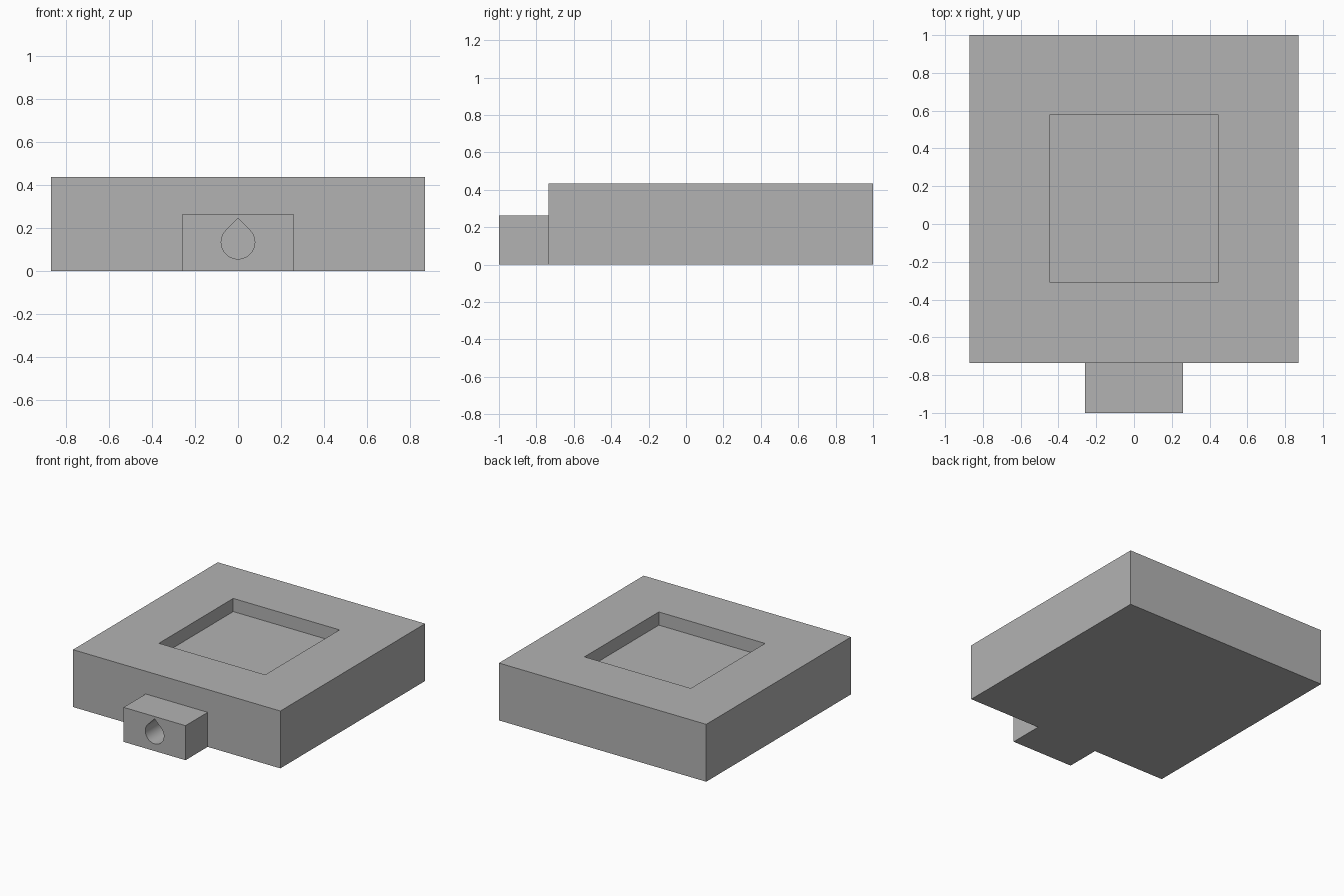
import bpy, bmesh, math
from mathutils import Matrix, Vector

if "Cube" in bpy.data.objects:
    bpy.data.objects.remove(bpy.data.objects["Cube"])

grey = bpy.data.materials.new("plain grey")
grey.use_nodes = True
colour = (0.45, 0.45, 0.45, 1)
grey.diffuse_color = colour
grey.node_tree.nodes["Principled BSDF"].inputs["Base Color"].default_value = colour


def finish(name, bm):
    bmesh.ops.recalc_face_normals(bm, faces=bm.faces)
    mesh = bpy.data.meshes.new(name)
    bm.to_mesh(mesh)
    bm.free()
    mesh.materials.append(grey)
    obj = bpy.data.objects.new(name, mesh)
    bpy.context.collection.objects.link(obj)
    return obj


def box(name, low, high):
    low, high = Vector(low), Vector(high)
    bm = bmesh.new()
    place = Matrix.Translation((low + high) / 2) @ Matrix.Diagonal((*(high - low), 1))
    bmesh.ops.create_cube(bm, size=1, matrix=place)
    return finish(name, bm)


def teardrop(name, radius, z, y_start, y_end, steps=48):
    # Three-quarter circle closed by a 45 degree point at the top
    bm = bmesh.new()
    angles = [math.radians(135 + 270 * i / steps) for i in range(steps + 1)]
    points = [(radius * math.cos(a), radius * math.sin(a)) for a in angles]
    points.append((0, radius * math.sqrt(2)))
    face = bm.faces.new([bm.verts.new((x, y_start, z + h)) for x, h in points])
    result = bmesh.ops.extrude_face_region(bm, geom=[face])
    moved = [v for v in result["geom"] if isinstance(v, bmesh.types.BMVert)]
    bmesh.ops.translate(bm, verts=moved, vec=(0, y_end - y_start, 0))
    return finish(name, bm)


def combine(target, tool, operation):
    tool.hide_render = True
    mod = target.modifiers.new(operation.lower(), "BOOLEAN")
    mod.operation, mod.solver, mod.object = operation, "EXACT", tool
    bpy.context.view_layer.objects.active = target
    bpy.ops.object.modifier_apply(modifier=mod.name)
    bpy.data.objects.remove(tool)


# Square block with the connector tab fused to its front
base = box("base_block", (-0.87, -0.735, 0), (0.87, 1, 0.435))
combine(base, box("front_tab", (-0.26, -1, 0), (0.26, -0.6, 0.262)), "UNION")

# Shallow square pocket in the top
combine(base, box("pocket_cutter", (-0.446, -0.311, 0.335), (0.446, 0.58, 0.6)), "DIFFERENCE")

# Teardrop bore into the tab
combine(base, teardrop("bore_cutter", 0.078, 0.133, -1.1, -0.7), "DIFFERENCE")

bpy.ops.object.select_all(action="DESELECT")
base.select_set(True)
bpy.context.view_layer.objects.active = base
bpy.ops.object.shade_smooth_by_angle(angle=math.radians(30))
